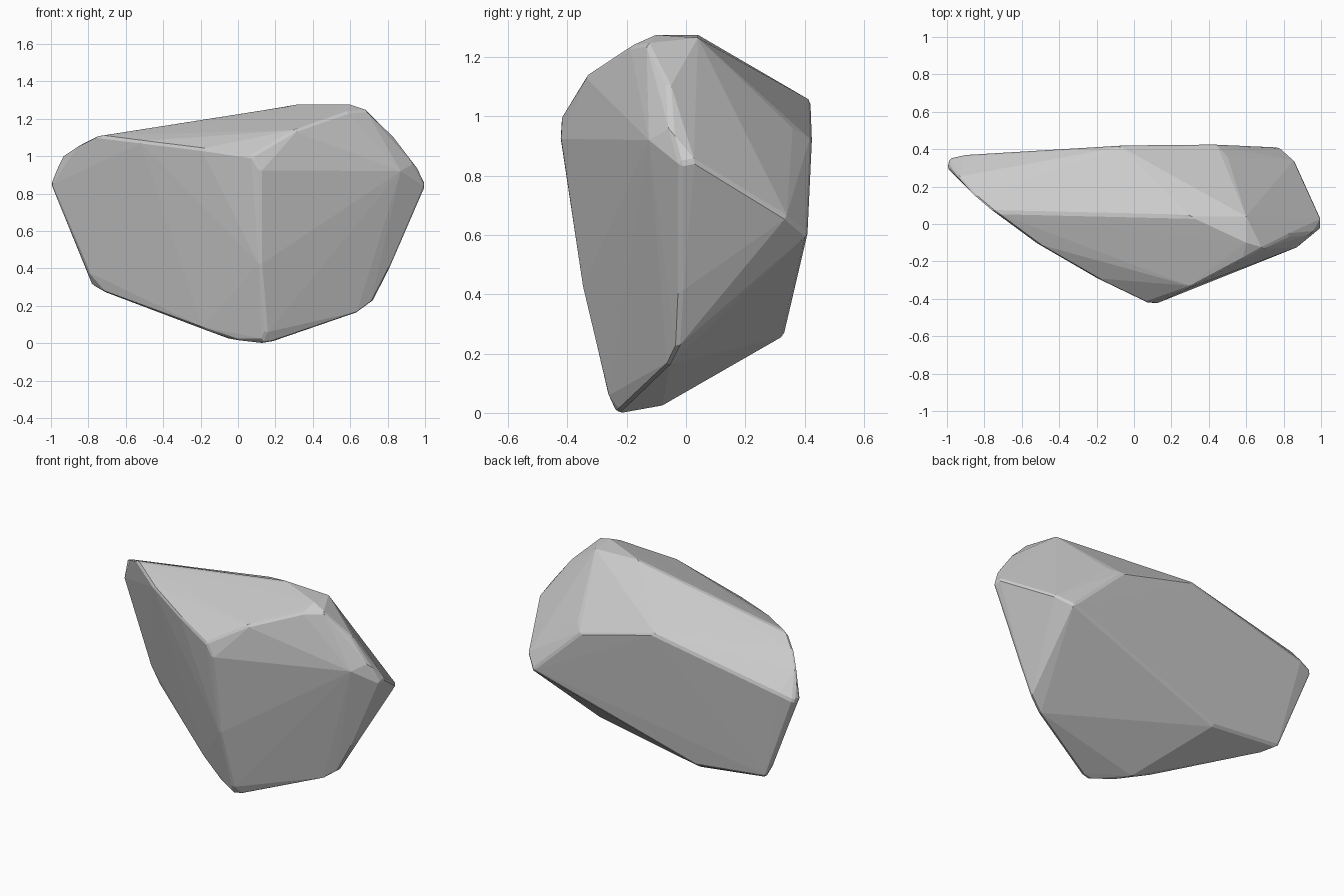
import bpy, bmesh, math
from mathutils import Vector

if "Cube" in bpy.data.objects:
    bpy.data.objects.remove(bpy.data.objects["Cube"])

# Key corners of the chipped boulder, grouped by region
top = [(-.75, .065, 1.11), (-.2, .04, 1.185), (.3, .04, 1.275), (.6, .04, 1.265), (.6, -.1, 1.275),
       (.69, -.13, 1.245), (.83, -.06, 1.11)]
front = [(.07, -.42, 1.0), (.12, -.425, .92), (.31, -.335, 1.14), (.58, -.19, 1.235),
         (-.2, -.29, 1.04), (-.52, -.105, 1.08), (.12, -.35, .42), (.15, -.265, .06)]
right_end = [(.87, -.125, .92), (.95, -.05, .95), (1, .03, .85), (1, -.02, .84),
             (.81, -.02, .4), (.72, -.03, .22), (.64, -.06, .16), (.86, .34, .66)]
back = [(.44, .425, .92), (.5, .36, .96), (-.07, .42, 1.05), (.78, .41, .6),
        (-.9, .37, .88), (-.3, .33, .26)]
left_end = [(-1, .3, .85), (-.99, .35, .85), (-.94, .25, 1.0), (-.85, .15, 1.06),
            (-.8, .27, .38), (-.78, .32, .31), (-.7, .24, .265)]
base = [(.2, -.22, .01), (.14, -.22, 0), (.13, -.245, .015), (0, -.16, .015),
        (-.2, -.06, .08), (-.05, -.08, .025)]

bm = bmesh.new()
for p in top + front + right_end + back + left_end + base:
    bm.verts.new(Vector(p))
hull = bmesh.ops.convex_hull(bm, input=bm.verts[:])
loose = [v for v in bm.verts if not v.link_faces]
bmesh.ops.delete(bm, geom=loose, context='VERTS')
bmesh.ops.recalc_face_normals(bm, faces=bm.faces[:])

mesh = bpy.data.meshes.new("rock")
bm.to_mesh(mesh)
bm.free()
rock = bpy.data.objects.new("rock", mesh)
bpy.context.collection.objects.link(rock)

# Softened facets with crisp main ridges
bpy.context.view_layer.objects.active = rock
rock.select_set(True)
bevel = rock.modifiers.new("worn_edges", 'BEVEL')
bevel.width = .012
bevel.segments = 1
bevel.limit_method = 'ANGLE'
bevel.angle_limit = math.radians(35)
